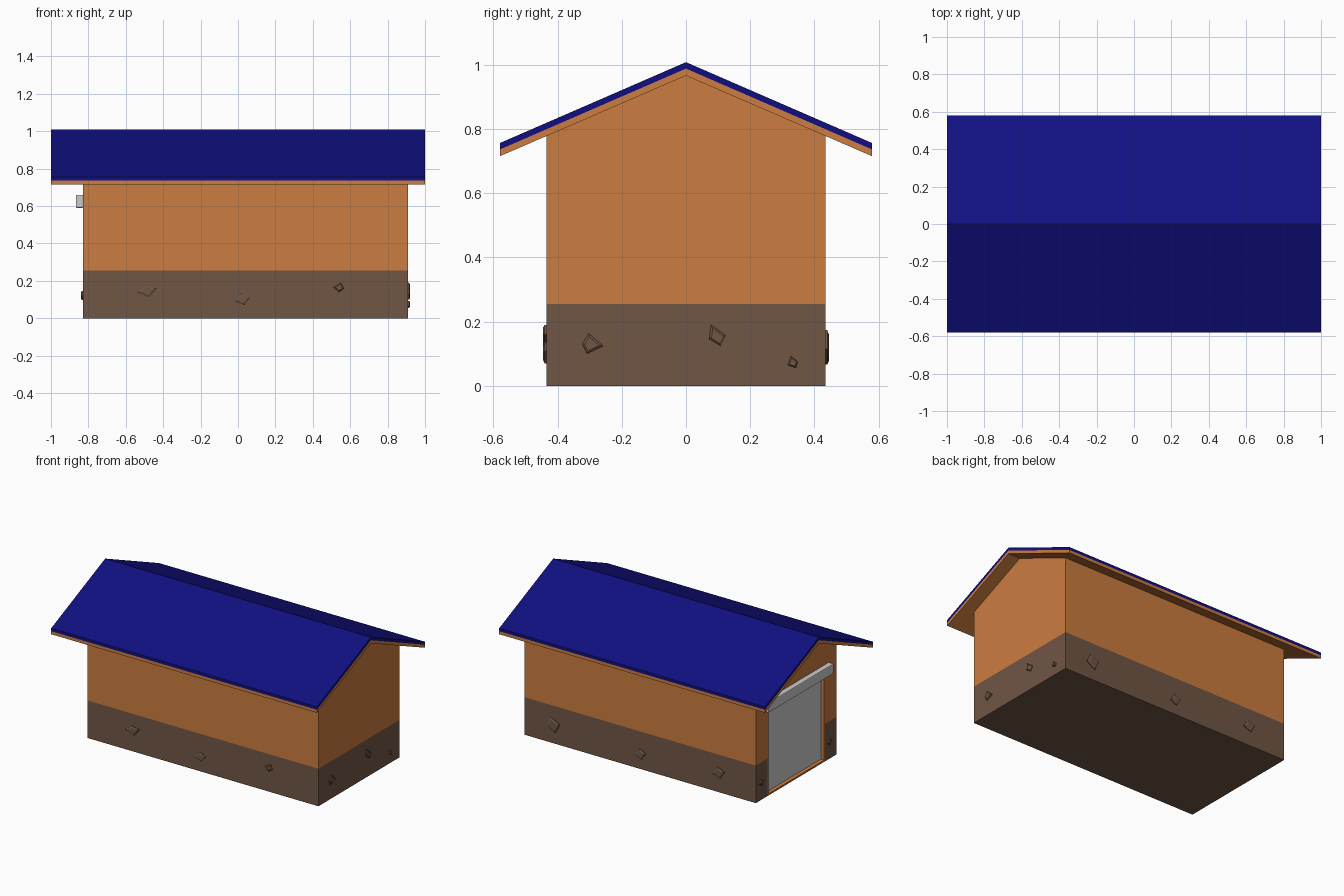
import bpy, bmesh
from mathutils import Vector

if "Cube" in bpy.data.objects:
    bpy.data.objects.remove(bpy.data.objects["Cube"])


def material(name, rgb):
    m = bpy.data.materials.new(name)
    m.diffuse_color = (*rgb, 1)
    m.use_nodes = True
    m.node_tree.nodes["Principled BSDF"].inputs["Base Color"].default_value = m.diffuse_color
    return m


WOOD = material("orange_wood", (0.6, 0.2, 0.05))
STONE = material("brown_stone", (0.16, 0.093, 0.06))
ROOF = material("blue_roof", (0.005, 0.005, 0.22))

X0, X1, HALF, BAND = -0.83, 0.91, 0.435, 0.255


def finish(name, bm, mat):
    bmesh.ops.recalc_face_normals(bm, faces=bm.faces)
    mesh = bpy.data.meshes.new(name)
    bm.to_mesh(mesh)
    bm.free()
    ob = bpy.data.objects.new(name, mesh)
    bpy.context.collection.objects.link(ob)
    if mat:
        mesh.materials.append(mat)
    return ob


def prism(name, profile, x0, x1, mat):
    """Extrude a (y, z) profile along x."""
    bm = bmesh.new()
    face = bm.faces.new([bm.verts.new((x0, y, z)) for y, z in profile])
    ext = bmesh.ops.extrude_face_region(bm, geom=[face])
    verts = [v for v in ext["geom"] if isinstance(v, bmesh.types.BMVert)]
    bmesh.ops.translate(bm, vec=(x1 - x0, 0, 0), verts=verts)
    return finish(name, bm, mat)


def box(name, x0, x1, y0, y1, z0, z1, mat=None):
    return prism(name, [(y0, z0), (y1, z0), (y1, z1), (y0, z1)], x0, x1, mat)


def chevron(name, edge_top, edge_bottom, ridge_top, ridge_bottom, mat):
    w = 0.58
    return prism(name, [(-w, edge_bottom), (-w, edge_top), (0, ridge_top),
                        (w, edge_top), (w, edge_bottom), (0, ridge_bottom)], -1, 1, mat)


# Body: stone base and gabled wooden walls
base = box("stone_base", X0, X1, -HALF, HALF, 0, BAND, STONE)
walls = prism("gabled_walls", [(-HALF, BAND), (HALF, BAND), (HALF, 0.778),
                               (0, 0.966), (-HALF, 0.778)], X0, X1, WOOD)

# Doorway recess in the left end
cutter = box("doorway_cutter", X0 - 0.1, X0 + 0.05, -0.31, 0.31, 0.005, 0.63)
cutter.hide_render = True
cutter.hide_viewport = True
for ob in (base, walls):
    mod = ob.modifiers.new("doorway", "BOOLEAN")
    mod.object = cutter
    mod.operation = "DIFFERENCE"
    mod.solver = "EXACT"

# Sliding door, wooden lining and top rail
box("door_panel", X0 + 0.025, X0 + 0.05, -0.3, 0.3, 0.012, 0.63)
for side, y in (("front", -0.31), ("back", 0.30)):
    box("door_jamb_" + side, X0, X0 + 0.05, y, y + 0.01, 0.005, 0.63, WOOD)
box("door_sill", X0, X0 + 0.05, -0.3, 0.3, 0.005, 0.012, WOOD)
rail = box("door_rail", X0 - 0.037, X0 + 0.002, -0.35, 0.35, 0.59, 0.66)
bev = rail.modifiers.new("soft_edges", "BEVEL")
bev.width = 0.006
bev.segments = 2

# Roof: blue covering over wooden boards
chevron("roof_covering", 0.756, 0.736, 1.008, 0.988, ROOF)
chevron("roof_boards", 0.736, 0.715, 0.988, 0.966, WOOD)


def wall_stone(name, outline, place, normal):
    """Chamfered lump standing slightly proud of a wall."""
    n = Vector(normal)
    pts = [Vector(place(a, z)) for a, z in outline]
    mid = sum(pts, Vector()) / len(pts)
    bm = bmesh.new()
    rings = []
    for scale, out in ((1, -0.004), (1, 0.005), (0.7, 0.010)):
        rings.append([bm.verts.new(mid + (p - mid) * scale + n * out) for p in pts])
    k = len(pts)
    for r, s in zip(rings, rings[1:]):
        for i in range(k):
            bm.faces.new((r[i], r[(i + 1) % k], s[(i + 1) % k], s[i]))
    bm.faces.new(rings[0])
    bm.faces.new(rings[-1])
    finish(name, bm, STONE)


# Embedded stones: outlines as (along wall, z)
STONES = {
    "front": (lambda a, z: (a, -HALF, z), (0, -1, 0), [
        [(-0.54, 0.14), (-0.49, 0.172), (-0.433, 0.162), (-0.476, 0.112)],
        [(-0.016, 0.09), (0.016, 0.135), (0.064, 0.107), (0.032, 0.07)],
        [(0.51, 0.166), (0.55, 0.19), (0.567, 0.16), (0.54, 0.14)]]),
    "right": (lambda a, z: (X1, a, z), (1, 0, 0), [
        [(-0.323, 0.13), (-0.303, 0.163), (-0.258, 0.124), (-0.308, 0.10)],
        [(0.072, 0.146), (0.078, 0.19), (0.124, 0.156), (0.108, 0.124)],
        [(0.317, 0.065), (0.327, 0.093), (0.348, 0.075), (0.342, 0.056)]]),
    "back": (lambda a, z: (a, HALF, z), (0, 1, 0), [
        [(0.742, 0.115), (0.71, 0.174), (0.645, 0.14), (0.677, 0.072)],
        [(0.076, 0.09), (0.044, 0.137), (-0.004, 0.115), (0.028, 0.066)],
        [(-0.505, 0.12), (-0.54, 0.172), (-0.597, 0.148), (-0.565, 0.098)]]),
    "left": (lambda a, z: (X0, a, z), (-1, 0, 0), [
        [(0.408, 0.12), (0.385, 0.145), (0.358, 0.125), (0.378, 0.10)],
        [(-0.325, 0.12), (-0.35, 0.145), (-0.375, 0.122), (-0.352, 0.098)]]),
}
for side, (place, normal, outlines) in STONES.items():
    for i, outline in enumerate(outlines, 1):
        wall_stone(f"{side}_stone_{i}", outline, place, normal)
